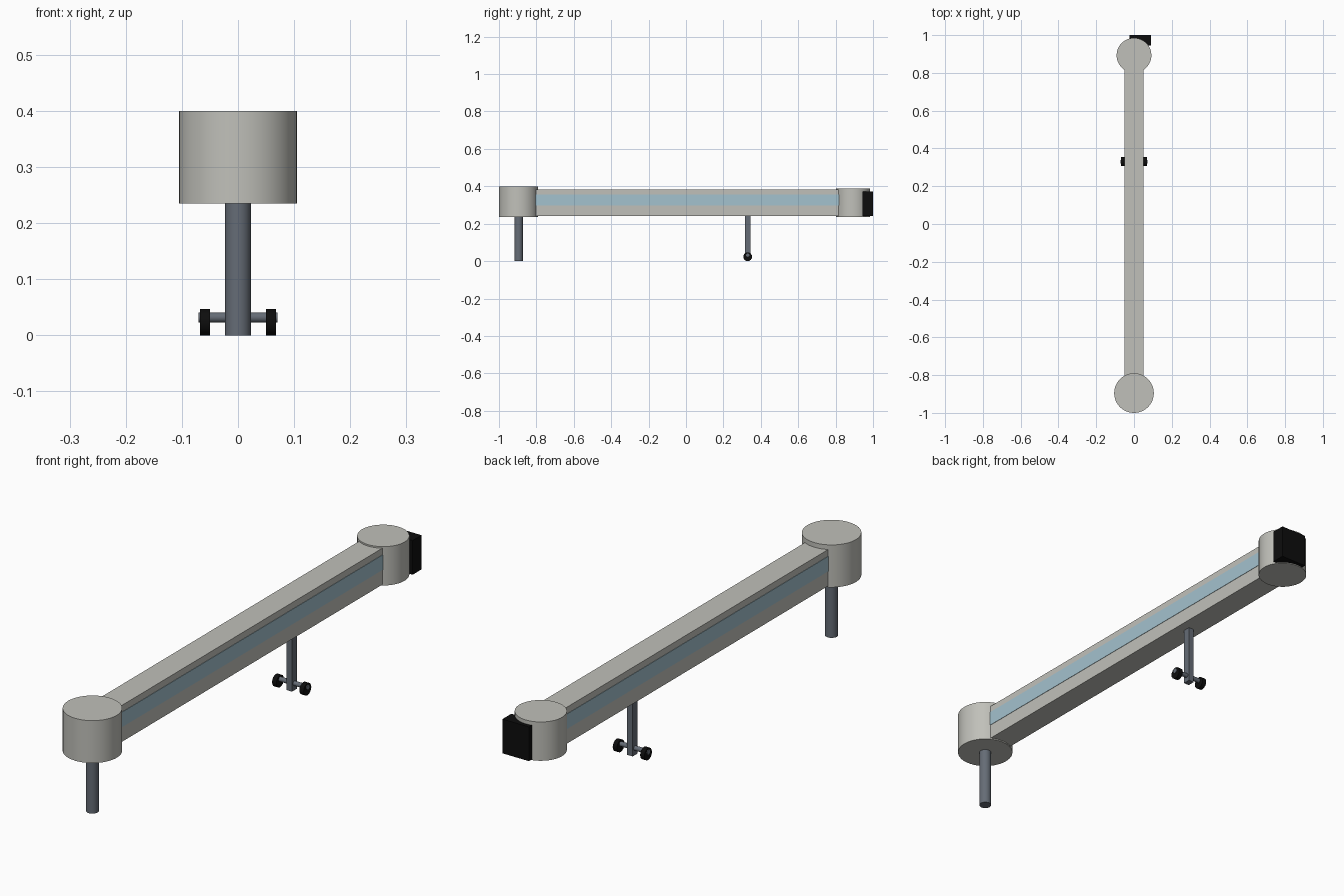
import bpy
import math

cube = bpy.data.objects.get("Cube")
if cube:
    bpy.data.objects.remove(cube, do_unlink=True)


def material(name, rgb):
    m = bpy.data.materials.new(name)
    m.use_nodes = True
    m.diffuse_color = (*rgb, 1)
    m.node_tree.nodes["Principled BSDF"].inputs["Base Color"].default_value = (*rgb, 1)
    return m


PANEL = material("warm grey panel", (0.53, 0.53, 0.49))
GLASS = material("pale blue glass", (0.37, 0.54, 0.62))
STEEL = material("blue grey steel", (0.13, 0.15, 0.18))
RUBBER = material("black rubber", (0.004, 0.004, 0.004))


def box(name, x, y, z, mat):
    """Box from (low, high) ranges on each axis."""
    spans = (x, y, z)
    bpy.ops.mesh.primitive_cube_add(size=1, location=[(a + b) / 2 for a, b in spans])
    ob = bpy.context.object
    ob.name = name
    ob.scale = [b - a for a, b in spans]
    bpy.ops.object.transform_apply(location=False, rotation=False, scale=True)
    ob.data.materials.append(mat)
    return ob


def cylinder(name, center, radius, length, mat, sides=48, along_x=False):
    bpy.ops.mesh.primitive_cylinder_add(
        vertices=sides, radius=radius, depth=length, location=center,
        rotation=(0, math.pi / 2 if along_x else 0, 0))
    ob = bpy.context.object
    ob.name = name
    ob.data.materials.append(mat)
    bpy.ops.object.shade_smooth_by_angle(angle=math.radians(30))
    return ob


def upright(name, y, radius, low, high, mat, sides=48):
    return cylinder(name, (0, y, (low + high) / 2), radius, high - low, mat, sides)


# Round rooms at both ends and the main support column
upright("front_rotunda", -0.895, 0.105, 0.235, 0.4, PANEL)
upright("rear_cabin", 0.893, 0.092, 0.237, 0.388, PANEL)
upright("support_column", -0.895, 0.023, 0, 0.24, STEEL, 32)

# Corridor with a window band on each side
box("corridor", (-0.05, 0.05), (-0.87, 0.87), (0.24, 0.382), PANEL)
for side, s in (("left", 1), ("right", -1)):
    xs = sorted((s * 0.049, s * 0.0515))
    box(side + "_window_band", xs, (-0.85, 0.85), (0.298, 0.356), GLASS)

# Docking canopy
box("docking_canopy", (-0.024, 0.09), (0.945, 1.0), (0.24, 0.373), RUBBER)

# Wheeled drive leg
LEG_Y = 0.33
box("drive_leg", (-0.012, 0.012), (LEG_Y - 0.015, LEG_Y + 0.015), (0.005, 0.245), STEEL)
cylinder("axle", (0, LEG_Y, 0.032), 0.009, 0.141, STEEL, 16, True)
for side, s in (("left", 1), ("right", -1)):
    cylinder(side + "_wheel", (s * 0.059, LEG_Y, 0.0235), 0.0235, 0.018, RUBBER, 16, True)
